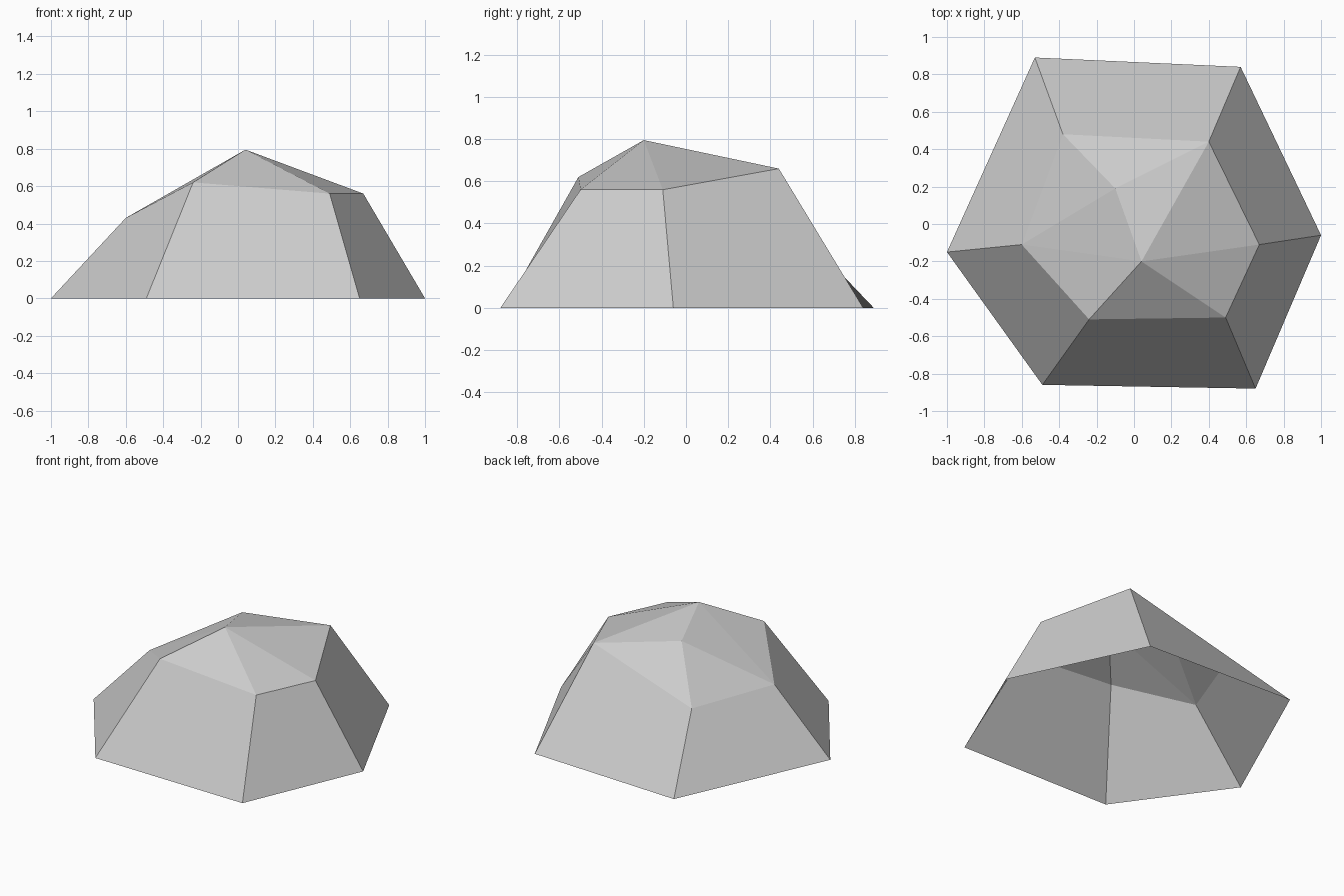
import bpy
import bmesh

cube = bpy.data.objects.get("Cube")
if cube:
    bpy.data.objects.remove(cube, do_unlink=True)

# Plain stone colour
stone = bpy.data.materials.new("stone_grey")
stone.use_nodes = True
colour = (0.6, 0.6, 0.6, 1)
stone.diffuse_color = colour
bsdf = next(n for n in stone.node_tree.nodes if n.type == "BSDF_PRINCIPLED")
bsdf.inputs["Base Color"].default_value = colour

# Irregular six-sided outlines: ground and shoulder, plus two crown points
ground = [(-1, -0.15, 0), (-0.49, -0.86, 0), (0.65, -0.88, 0),
          (1, -0.06, 0), (0.57, 0.84, 0), (-0.53, 0.89, 0)]
shoulder = [(-0.6, -0.11, 0.43), (-0.24, -0.51, 0.62), (0.49, -0.5, 0.56),
            (0.67, -0.11, 0.56), (0.4, 0.44, 0.66), (-0.38, 0.48, 0.43)]

bm = bmesh.new()
base = [bm.verts.new(p) for p in ground]
ring = [bm.verts.new(p) for p in shoulder]
peak = bm.verts.new((0.04, -0.2, 0.795))
bump = bm.verts.new((-0.1, 0.19, 0.712))

# Sloping sides, open underneath, with a faceted crown above
sides = len(base)
for i in range(sides):
    j = (i + 1) % sides
    bm.faces.new((base[i], base[j], ring[j], ring[i]))
    top = peak if i < 4 else bump
    bm.faces.new((ring[i], ring[j], top))

# Ridge between the two crown points
bm.faces.new((ring[4], bump, peak))
bm.faces.new((ring[0], peak, bump))

mesh = bpy.data.meshes.new("rock")
bm.to_mesh(mesh)
bm.free()
mesh.materials.append(stone)
rock = bpy.data.objects.new("rock", mesh)
bpy.context.collection.objects.link(rock)
